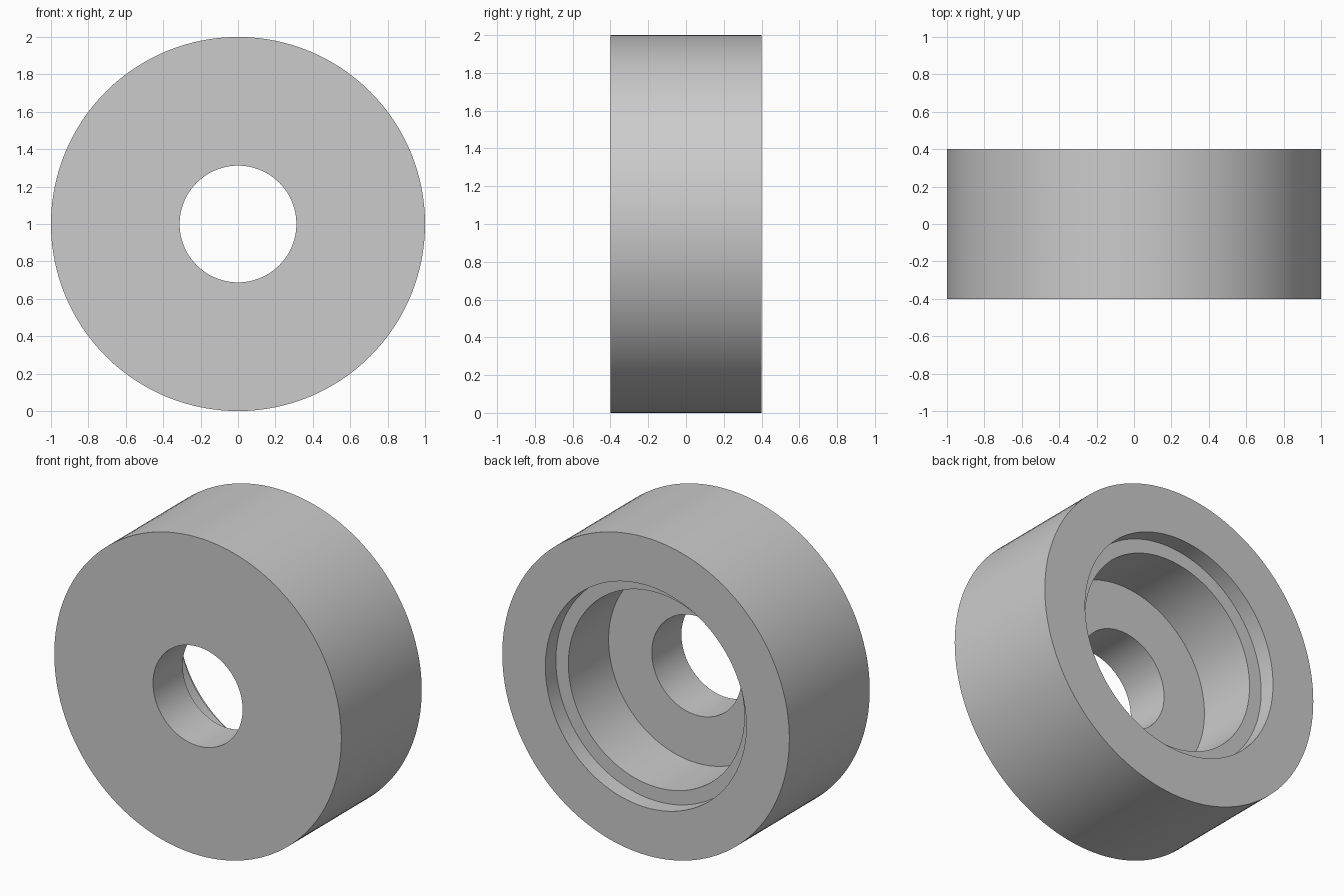
import bpy
import bmesh
import math
from mathutils import Vector

cube = bpy.data.objects.get("Cube")
if cube:
    bpy.data.objects.remove(cube, do_unlink=True)

# Single plain grey material
grey = bpy.data.materials.new("light_grey")
grey.use_nodes = True
colour = (0.6, 0.6, 0.6, 1.0)
grey.diffuse_color = colour
grey.node_tree.nodes["Principled BSDF"].inputs["Base Color"].default_value = colour

# Main dimensions
OUTER, RECESS, BORE, HOLE = 1.0, 0.7, 0.613, 0.312
FRONT, BACK = -0.4, 0.4
LEDGE = BACK - 0.105      # floor of the shallow recess
FLOOR = BACK - 0.505      # floor of the deep bore
SEGMENTS = 128

# Closed half-section as (radius, y): front face, rim, stepped counterbore, hole
section = [(HOLE, FRONT), (OUTER, FRONT), (OUTER, BACK), (RECESS, BACK),
           (RECESS, LEDGE), (BORE, LEDGE), (BORE, FLOOR), (HOLE, FLOOR)]

# Revolve the section around the y axis
bm = bmesh.new()
verts = [bm.verts.new((r, y, 0)) for r, y in section]
edges = [bm.edges.new((v, verts[(i + 1) % len(verts)])) for i, v in enumerate(verts)]
bmesh.ops.spin(bm, geom=verts + edges, cent=Vector(), axis=Vector((0, 1, 0)),
               angle=math.tau, steps=SEGMENTS, use_merge=False)
bmesh.ops.remove_doubles(bm, verts=bm.verts[:], dist=0.0001)
bmesh.ops.recalc_face_normals(bm, faces=bm.faces[:])

mesh = bpy.data.meshes.new("counterbored_roller")
bm.to_mesh(mesh)
bm.free()
mesh.materials.append(grey)

roller = bpy.data.objects.new("counterbored_roller", mesh)
roller.location.z = OUTER
bpy.context.collection.objects.link(roller)

# Smooth walls, crisp corners
bpy.ops.object.select_all(action="DESELECT")
roller.select_set(True)
bpy.context.view_layer.objects.active = roller
bpy.ops.object.shade_smooth_by_angle(angle=math.radians(30))
